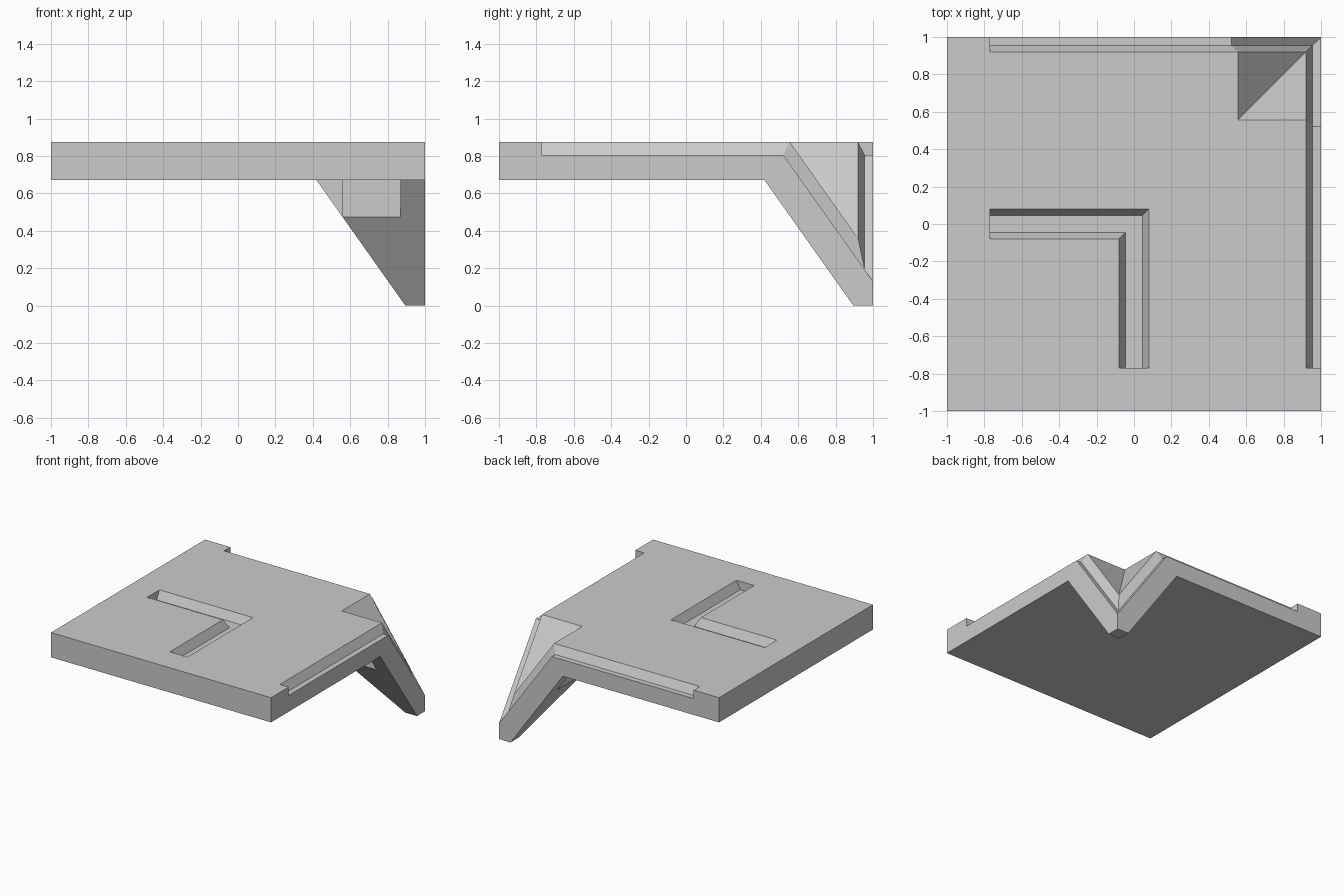
import bpy
import bmesh

cube = bpy.data.objects.get("Cube")
if cube:
    bpy.data.objects.remove(cube, do_unlink=True)

TOP, UNDER, FLOOR = 0.875, 0.672, 0.806   # deck top, deck underside, groove floor
SLOPE = 1.41

grey = bpy.data.materials.new("plain_grey")
grey.use_nodes = True
colour = (0.6, 0.6, 0.6, 1)
grey.diffuse_color = colour
grey.node_tree.nodes["Principled BSDF"].inputs["Base Color"].default_value = colour


def drop(height, start, s):
    """Height of a surface that stays level, then falls away after start."""
    return height - SLOPE * max(0, s - start)


def mitred_sweep(name, sections):
    """Join closed sections into a solid, reflected across the x = y diagonal.
    The last section lies on the diagonal."""
    bm = bmesh.new()
    shared = {}

    def face(points):
        verts = []
        for p in points:
            key = tuple(round(c, 5) for c in p)
            if key not in shared:
                shared[key] = bm.verts.new(p)
            if shared[key] not in verts:
                verts.append(shared[key])
        if len(verts) > 2:
            bm.faces.new(verts)

    swapped = [[(y, x, z) for x, y, z in sec] for sec in sections]
    for half in (sections, swapped):
        face(half[0])
        for a, b in zip(half, half[1:]):
            for i in range(len(a)):
                j = (i + 1) % len(a)
                face((a[i], a[j], b[j], b[i]))
    bmesh.ops.recalc_face_normals(bm, faces=bm.faces)
    mesh = bpy.data.meshes.new(name)
    bm.to_mesh(mesh)
    bm.free()
    mesh.materials.append(grey)
    obj = bpy.data.objects.new(name, mesh)
    bpy.context.collection.objects.link(obj)
    return obj


# Deck whose one corner folds down into a pointed leg
profile = [(-1, UNDER), (0.419, UNDER), (0.895, 0), (1, 0),
           (1, drop(TOP, 0.555, 1)), (0.555, TOP), (-1, TOP)]
deck = mitred_sweep("folded_corner_deck", [
    [(1, s, z) for s, z in profile],
    [(s, s, z) for s, z in profile]])

# Rebate along the two outer edges, running on down the leg
INNER, LIP, OUT, HIGH = 0.955, 0.92, 1.1, 1.2


def rebate_section(low_y, lip_y, out_y, low_z, lip_z, out_z):
    return [(OUT, out_y, out_z), (INNER, low_y, low_z), (LIP, lip_y, lip_z),
            (LIP, lip_y, HIGH), (OUT, out_y, HIGH)]


rebate = mitred_sweep("edge_rebate_cutter", [
    rebate_section(-0.77, -0.77, -0.77, FLOOR, TOP, FLOOR),
    rebate_section(0.52, 0.555, 0.52, FLOOR, TOP, FLOOR),
    rebate_section(INNER, LIP, OUT, drop(FLOOR, 0.52, INNER),
                   drop(TOP, 0.555, LIP), drop(FLOOR, 0.52, OUT))])

# L-shaped channel with sloping walls in the middle of the deck
channel = [(-0.045, FLOOR), (0.045, FLOOR), (0.08, TOP), (0.1, TOP + 0.04),
           (-0.1, TOP + 0.04), (-0.08, TOP)]
groove = mitred_sweep("channel_cutter", [
    [(x, -0.77, z) for x, z in channel],
    [(x, x, z) for x, z in channel]])

# Squared notch under the deck, behind the leg
notch_profile = [(0.3, 0.4), (0.56, 0.4), (0.56, UNDER), (0.3, UNDER)]
notch = mitred_sweep("under_notch_cutter", [
    [(0.87, s, z) for s, z in notch_profile],
    [(s, s, z) for s, z in notch_profile]])

# Cut everything out of the deck
for cutter in (rebate, groove, notch):
    cut = deck.modifiers.new(cutter.name, "BOOLEAN")
    cut.operation = "DIFFERENCE"
    cut.solver = "EXACT"
    cut.object = cutter
    cutter.hide_render = True
    cutter.hide_viewport = True
    cutter.display_type = "WIRE"
